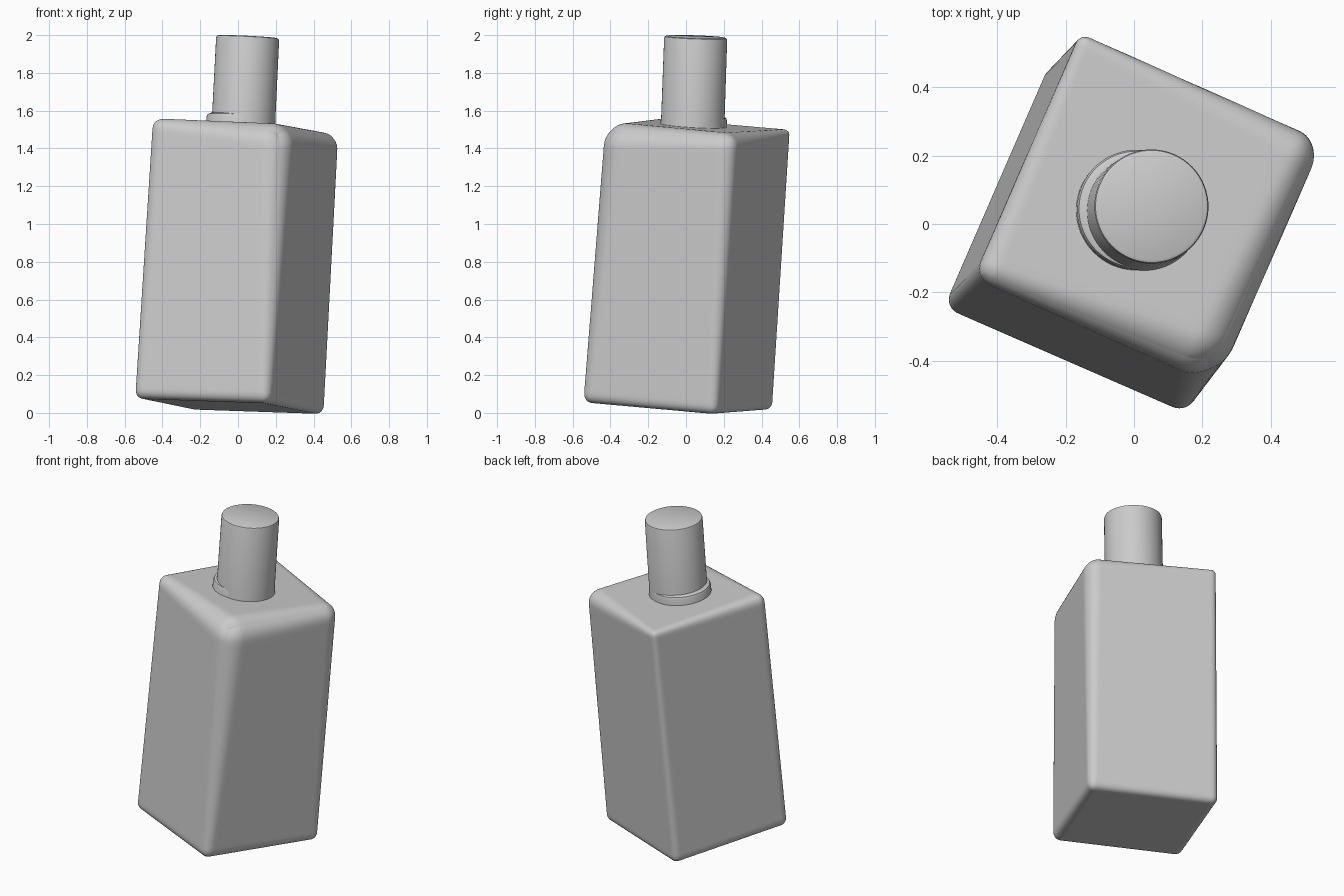
import bpy, bmesh
from mathutils import Vector, Matrix
from math import radians, cos, sin

if "Cube" in bpy.data.objects:
    bpy.data.objects.remove(bpy.data.objects["Cube"])


def frame(tx, ty, origin, turn=-23.5):
    """Orthonormal frame whose up axis leans by (tx, ty)."""
    w = Vector((tx, ty, 1)).normalized()
    u = Vector((cos(radians(turn)), sin(radians(turn)), 0))
    u = (u - w * u.dot(w)).normalized()
    v = w.cross(u)
    m = Matrix((u, v, w)).transposed().to_4x4()
    m.translation = origin
    return m


def make(name, bm, matrix):
    bm.transform(matrix)
    bmesh.ops.recalc_face_normals(bm, faces=bm.faces)
    me = bpy.data.meshes.new(name)
    bm.to_mesh(me)
    bm.free()
    ob = bpy.data.objects.new(name, me)
    bpy.context.collection.objects.link(ob)
    for p in me.polygons:
        p.use_smooth = True
    return ob


def rounded_box(name, half, radii, matrix, cuts=47):
    """Box with a different rounding radius at every corner."""
    bm = bmesh.new()
    bmesh.ops.create_cube(bm, size=2)
    bmesh.ops.subdivide_edges(bm, edges=bm.edges[:], cuts=cuts, use_grid_fill=True)
    for vert in bm.verts:
        # crowd the grid towards the edges
        c = [sin(a * radians(90)) for a in vert.co]
        r = 0
        for (sx, sy, sz), rad in radii.items():
            r += rad * (1 + sx * c[0]) * (1 + sy * c[1]) * (1 + sz * c[2]) / 8
        p = Vector([a * h for a, h in zip(c, half)])
        q = Vector([max(-h + r, min(h - r, a)) for a, h in zip(p, half)])
        d = p - q
        vert.co = q + d.normalized() * r
    return make(name, bm, matrix)


def turned(name, profile, matrix, steps=64):
    """Solid of revolution about the local z axis."""
    bm = bmesh.new()
    pts = [bm.verts.new((r, 0, z)) for r, z in profile]
    edges = [bm.edges.new(e) for e in zip(pts, pts[1:])]
    bmesh.ops.spin(bm, geom=pts + edges, axis=(0, 0, 1), cent=(0, 0, 0),
                   angle=radians(360), steps=steps)
    bmesh.ops.remove_doubles(bm, verts=bm.verts, dist=1e-5)
    return make(name, bm, matrix)


# Leaning square body, softest at the front right shoulder
radii = {
    (-1, -1, -1): 0.045, (1, -1, -1): 0.05, (1, 1, -1): 0.045, (-1, 1, -1): 0.04,
    (-1, -1, 1): 0.055, (1, -1, 1): 0.14, (1, 1, 1): 0.085, (-1, 1, 1): 0.03,
}
rounded_box("bottle_body", (0.39, 0.39, 0.745), radii,
            frame(0.062, 0.062, (0, 0, 0.777)))

# Neck collar, sitting off centre towards the left
collar = [(0, -0.06), (0.175, -0.06), (0.175, 0.035), (0.17, 0.048), (0.155, 0.055), (0, 0.055)]
turned("neck_collar", collar, frame(0.062, 0.062, (0.006, 0.04, 1.523)))

# Cylindrical neck and cap
neck = [(0, -0.05), (0.172, -0.05), (0.172, 0.0), (0.168, 0.03), (0.167, 0.46),
        (0.164, 0.468), (0.156, 0.472), (0, 0.472)]
turned("bottle_neck", neck, frame(0.05, 0.035, (0.028, 0.035, 1.52)))

for ob in bpy.context.collection.objects:
    ob.select_set(True)
    bpy.context.view_layer.objects.active = ob
bpy.ops.object.shade_smooth_by_angle(angle=radians(40))
